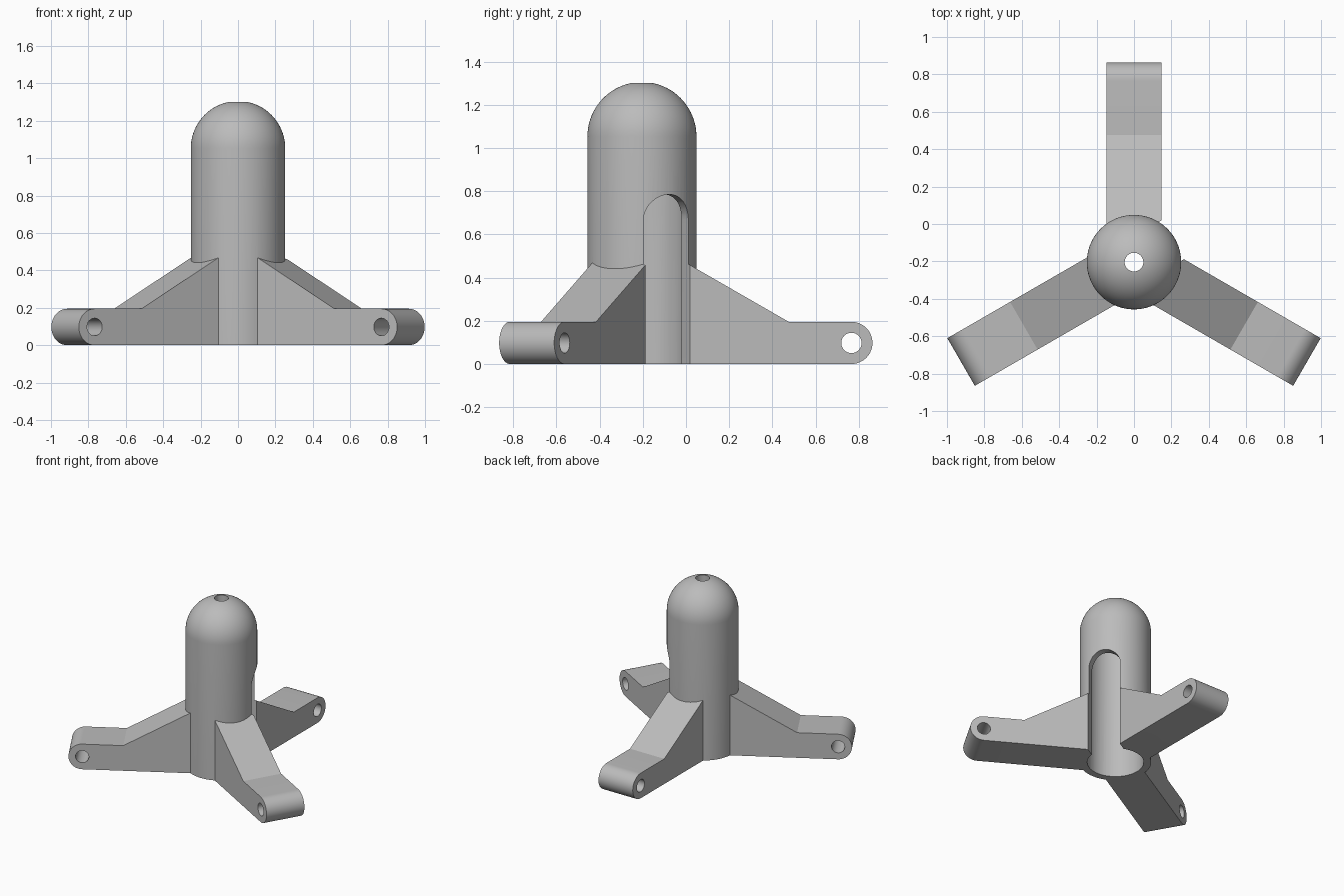
import bpy, bmesh
from math import sin, cos, pi, radians, asin
from mathutils import Matrix, Vector

cube = bpy.data.objects.get("Cube")
if cube:
    bpy.data.objects.remove(cube, do_unlink=True)

CENTRE = Vector((0, -0.204, 0))    # axis of the housing
OUTER, BORE, HOLE = 0.2525, 0.2, 0.05
DOME_Z = 1.053
LEG_HALF, LEG_R, PIN = 0.147, 0.0975, 0.97
SLOT_HALF, SLOT_Z = 0.12, 0.665
LEG_ANGLES = (90, 210, 330)

grey = bpy.data.materials.new("plain_grey")
grey.use_nodes = True
grey.diffuse_color = (0.5, 0.5, 0.5, 1)
grey.node_tree.nodes["Principled BSDF"].inputs["Base Color"].default_value = (0.5, 0.5, 0.5, 1)


def arc(cx, cz, r, start, end, steps):
    return [(cx + r * cos(start + (end - start) * i / steps),
             cz + r * sin(start + (end - start) * i / steps)) for i in range(steps + 1)]


def finish(bm, name):
    bmesh.ops.remove_doubles(bm, verts=bm.verts, dist=1e-5)
    bmesh.ops.recalc_face_normals(bm, faces=bm.faces)
    mesh = bpy.data.meshes.new(name)
    bm.to_mesh(mesh)
    bm.free()
    mesh.materials.append(grey)
    obj = bpy.data.objects.new(name, mesh)
    obj.location = CENTRE
    bpy.context.collection.objects.link(obj)
    return obj


def lathe(name, profile):
    """Revolve an (r, z) profile about the vertical axis."""
    bm = bmesh.new()
    verts = [bm.verts.new((r, 0, z)) for r, z in profile]
    edges = [bm.edges.new(pair) for pair in zip(verts, verts[1:])]
    bmesh.ops.spin(bm, geom=verts + edges, cent=(0, 0, 0), axis=(0, 0, 1),
                   angle=2 * pi, steps=72)
    return finish(bm, name)


def prism(name, profile, near, far, degrees):
    """Extrude an upright (u, z) profile sideways, then turn it about the axis."""
    bm = bmesh.new()
    face = bm.faces.new([bm.verts.new((u, near, z)) for u, z in profile])
    moved = bmesh.ops.extrude_face_region(bm, geom=[face], use_keep_orig=True)["geom"]
    bmesh.ops.translate(bm, vec=(0, far - near, 0),
                        verts=[v for v in moved if isinstance(v, bmesh.types.BMVert)])
    bm.transform(Matrix.Rotation(radians(degrees), 4, "Z"))
    return finish(bm, name)


def combine(target, tool, operation):
    mod = target.modifiers.new(tool.name, "BOOLEAN")
    mod.operation, mod.solver, mod.object = operation, "EXACT", tool
    tool.hide_render = True


# Domed housing
housing = lathe("domed_housing_with_legs",
                [(0, 0), (OUTER, 0)] + arc(0, DOME_Z, OUTER, 0, pi / 2, 20))

# Three gusseted legs with rounded ends
slope = 0.575
leg_profile = ([(0.1, 0)] + arc(PIN, LEG_R, LEG_R, -pi / 2, pi / 2, 24)
               + [(0.68, 2 * LEG_R), (0.1, 2 * LEG_R + 0.58 * slope)])
tools = []
for a in LEG_ANGLES:
    leg = prism("leg", leg_profile, -LEG_HALF, LEG_HALF, a)
    combine(housing, leg, "UNION")
    tools.append(leg)

# Domed bore with a vent hole through the top
bore = lathe("bore_cutter", [(0, -0.1), (BORE, -0.1)]
             + arc(0, DOME_Z, BORE, 0, pi / 2 - asin(HOLE / BORE), 16)
             + [(HOLE, 1.5), (0, 1.5)])

# Arched slot between two legs
slot = prism("slot_cutter", [(-SLOT_HALF, -0.1), (SLOT_HALF, -0.1)]
             + arc(0, SLOT_Z, SLOT_HALF, 0, pi, 24), -0.4, 0, 120)
cutters = [bore, slot]

# Pin holes through the leg ends
for a in LEG_ANGLES:
    cutters.append(prism("pin_hole_cutter", arc(PIN, LEG_R, 0.047, 0, 2 * pi * 31 / 32, 31),
                         -0.3, 0.3, a))
for c in cutters:
    combine(housing, c, "DIFFERENCE")

# Bake the booleans and drop the helpers
bpy.context.view_layer.update()
graph = bpy.context.evaluated_depsgraph_get()
baked = bpy.data.meshes.new_from_object(housing.evaluated_get(graph))
housing.modifiers.clear()
housing.data = baked
for helper in tools + cutters:
    bpy.data.objects.remove(helper, do_unlink=True)
baked.materials.clear()
baked.materials.append(grey)
for face in baked.polygons:
    face.material_index = 0

bpy.ops.object.select_all(action="DESELECT")
housing.select_set(True)
bpy.context.view_layer.objects.active = housing
bpy.ops.object.shade_smooth_by_angle(angle=radians(25))
